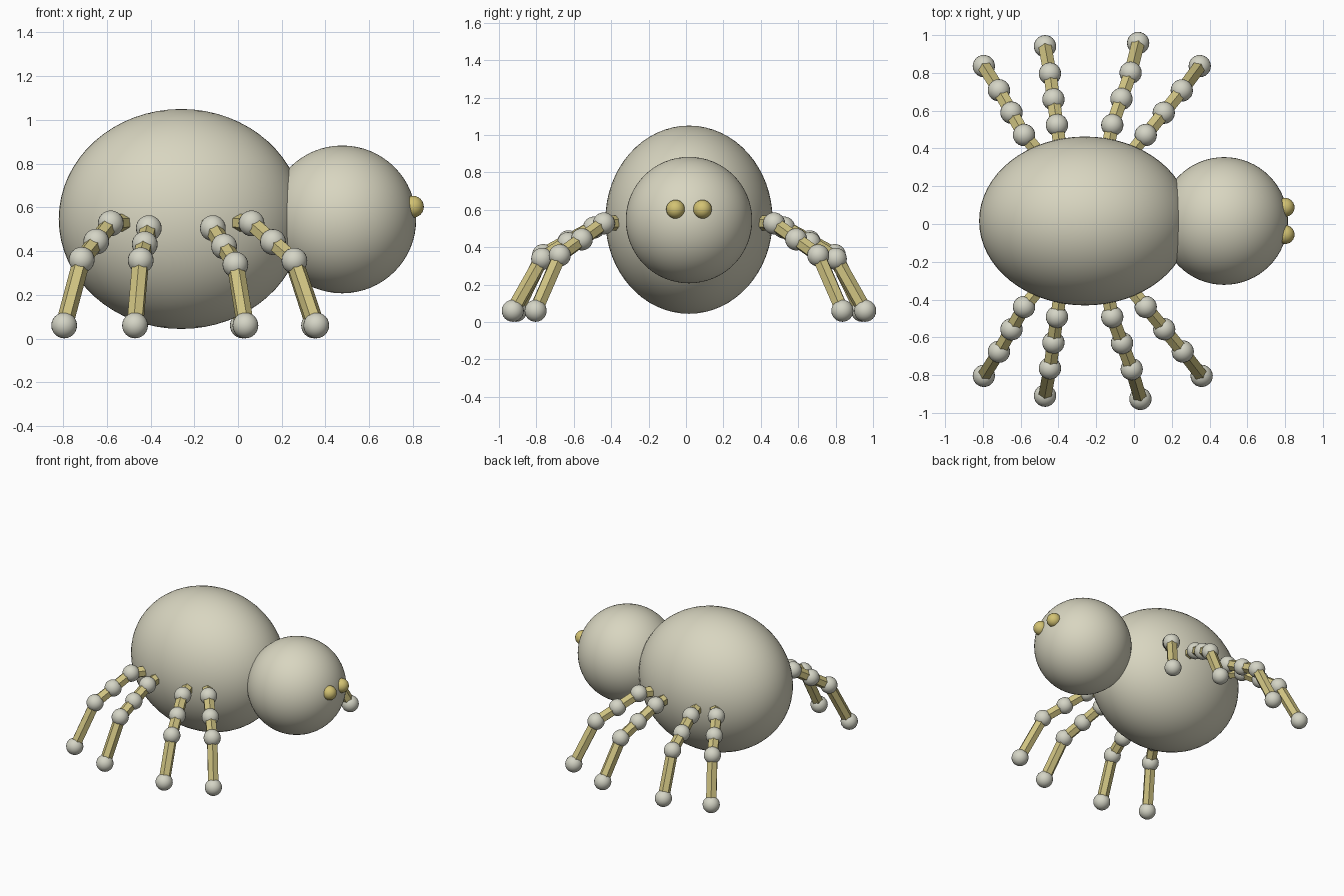
import bpy
from mathutils import Vector

if "Cube" in bpy.data.objects:
    bpy.data.objects.remove(bpy.data.objects["Cube"])

MID_Y = 0.016      # symmetry plane of the body
JOINT_R = 0.059
LEG_R = 0.04


def material(name, rgb):
    m = bpy.data.materials.new(name)
    m.use_nodes = True
    m.diffuse_color = (*rgb, 1)
    m.node_tree.nodes["Principled BSDF"].inputs["Base Color"].default_value = (*rgb, 1)
    return m


cream = material("cream", (0.69, 0.67, 0.53))
pale_grey = material("pale grey", (0.66, 0.66, 0.56))
straw = material("straw yellow", (0.62, 0.54, 0.22))
gold = material("gold", (0.65, 0.54, 0.17))


def ball(name, centre, radii, mat, segments=48):
    bpy.ops.mesh.primitive_uv_sphere_add(segments=segments, ring_count=segments // 2,
                                         radius=1, location=centre)
    ob = bpy.context.object
    ob.name = name
    ob.scale = radii
    bpy.ops.object.transform_apply(location=False, rotation=False)
    bpy.ops.object.shade_smooth()
    ob.data.materials.append(mat)


def rod(name, a, b, mat):
    axis = b - a
    bpy.ops.mesh.primitive_cylinder_add(vertices=6, radius=LEG_R, depth=axis.length,
                                        location=(a + b) / 2)
    ob = bpy.context.object
    ob.name = name
    ob.rotation_euler = axis.to_track_quat("Z", "Y").to_euler()
    ob.data.materials.append(mat)


# Body, head and eyes
ball("abdomen", (-0.26, MID_Y, 0.547), (0.56, 0.447, 0.503), cream, 64)
ball("head", (0.477, MID_Y, 0.545), (0.338, 0.338, 0.338), cream, 64)
for side, tag in ((1, "left"), (-1, "right")):
    ball(f"{tag}_eye", (0.8, MID_Y + side * 0.072, 0.603), (0.05, 0.05, 0.05), gold, 24)

# Legs: root inside the body, hip, knee, foot as (x, outward distance, z),
# then how far the left foot sits behind the right one
LEGS = {
    "rear": ((-0.52, 0.38, 0.53), (-0.582, 0.455, 0.527), (-0.715, 0.692, 0.36), (-0.795, 0.82, 0.06), 0),
    "mid_rear": ((-0.39, 0.38, 0.53), (-0.408, 0.508, 0.505), (-0.445, 0.78, 0.358), (-0.471, 0.925, 0.06), 0),
    "mid_front": ((-0.14, 0.38, 0.53), (-0.115, 0.508, 0.505), (-0.012, 0.785, 0.338), (0.034, 0.942, 0.06), 0.012),
    "front": ((0.0, 0.38, 0.53), (0.062, 0.455, 0.527), (0.258, 0.691, 0.356), (0.358, 0.82, 0.06), 0.01),
}
for leg, (root, hip, knee, foot, shift) in LEGS.items():
    for side, tag in ((1, "left"), (-1, "right")):
        root_p, hip_p, knee_p, foot_p = (Vector((x, MID_Y + side * out, z))
                                         for x, out, z in (root, hip, knee, foot))
        if side > 0:
            knee_p.x -= shift / 2
            foot_p.x -= shift
        points = [root_p, hip_p, (hip_p + knee_p) / 2, knee_p, foot_p]
        name = f"{tag}_{leg}_leg"
        for part, a, b in zip(("stub", "upper", "middle", "lower"), points, points[1:]):
            rod(f"{name}_{part}", a, b, straw)
        for part, p in zip(("hip", "mid_joint", "knee", "foot"), points[1:]):
            ball(f"{name}_{part}", p, (JOINT_R,) * 3, pale_grey, 24)
